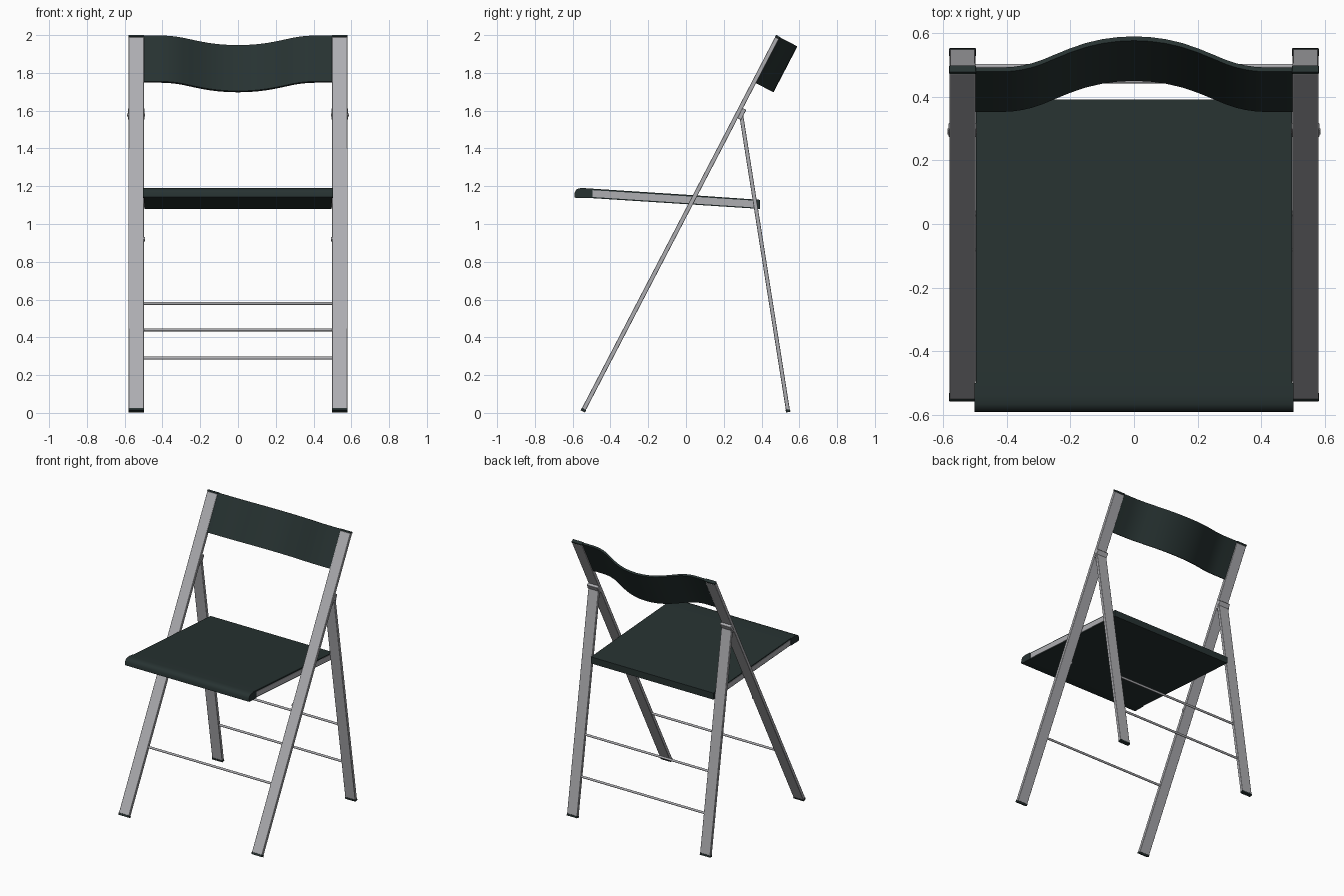
import bpy, bmesh, math
from mathutils import Vector

if "Cube" in bpy.data.objects:
    bpy.data.objects.remove(bpy.data.objects["Cube"])


def material(name, rgb):
    m = bpy.data.materials.new(name)
    m.diffuse_color = (*rgb, 1)
    m.use_nodes = True
    m.node_tree.nodes["Principled BSDF"].inputs["Base Color"].default_value = m.diffuse_color
    return m


METAL = material("satin grey metal", (0.42, 0.42, 0.44))
DARK = material("dark green plastic", (0.02, 0.032, 0.031))


def finish(name, bm, mat, mirror=False, bevel=0.0, smooth=True):
    bmesh.ops.recalc_face_normals(bm, faces=bm.faces)
    me = bpy.data.meshes.new(name)
    bm.to_mesh(me)
    bm.free()
    me.materials.append(mat)
    ob = bpy.data.objects.new(name, me)
    bpy.context.collection.objects.link(ob)
    if bevel:
        b = ob.modifiers.new("bevel", 'BEVEL')
        b.width, b.segments = bevel, 2
    if mirror:
        ob.modifiers.new("mirror", 'MIRROR')
    if smooth:
        bpy.context.view_layer.objects.active = ob
        ob.select_set(True)
        bpy.ops.object.shade_smooth_by_angle(angle=math.radians(35))
        ob.select_set(False)
    return ob


def extrude_x(name, profile, x0, x1, mat, **kw):
    """Extrude a closed (y, z) profile from x0 to x1."""
    bm = bmesh.new()
    a = [bm.verts.new((x0, y, z)) for y, z in profile]
    b = [bm.verts.new((x1, y, z)) for y, z in profile]
    n = len(a)
    bm.faces.new(a)
    bm.faces.new(b[::-1])
    for i in range(n):
        bm.faces.new((a[i], a[(i + 1) % n], b[(i + 1) % n], b[i]))
    return finish(name, bm, mat, **kw)


def bar(name, p0, p1, thick, x0, x1, mat, bevel=0.003):
    """Mirrored flat bar running between two (y, z) points."""
    p0, p1 = Vector(p0), Vector(p1)
    d = (p1 - p0).normalized()
    n = Vector((d.y, -d.x)) * thick / 2
    return extrude_x(name, [p0 - n, p0 + n, p1 + n, p1 - n], x0, x1, mat,
                     mirror=True, bevel=bevel)


def rod(name, y, z, x0, x1, r, mat, mirror=False):
    prof = [(y + r * math.cos(i * math.pi / 8), z + r * math.sin(i * math.pi / 8))
            for i in range(16)]
    return extrude_x(name, prof, x0, x1, mat, mirror=mirror)


# leg centre lines in the side plane
F0, F1 = Vector((-0.547, 0.008)), Vector((0.486, 1.992))
R0, R1 = Vector((0.541, 0.004)), Vector((0.291, 1.585))
fd, rd = (F1 - F0).normalized(), (R1 - R0).normalized()
fn = Vector((fd.y, -fd.x))          # points backward, across the front leg


def front_at(z):
    return F0 + (F1 - F0) * ((z - F0.y) / (F1.y - F0.y))


def rear_at(z):
    return R0 + (R1 - R0) * ((z - R0.y) / (R1.y - R0.y))


# legs with dark end caps
XI, XO = 0.498, 0.58
bar("front_leg", F0 + fd * 0.012, F1 - fd * 0.008, 0.023, XI, XO, METAL)
bar("front_leg_top_cap", F1 - fd * 0.008, F1 + fd * 0.004, 0.025, XI - 0.001, XO + 0.001, DARK, 0.002)
bar("front_foot", F0, F0 + fd * 0.014, 0.026, XI - 0.001, XO + 0.001, DARK, 0.002)
bar("rear_leg", R0 + rd * 0.012, R1, 0.021, XI, XO, METAL)
bar("rear_foot", R0, R0 + rd * 0.014, 0.024, XI - 0.001, XO + 0.001, DARK, 0.002)

# hinge bracket behind each front leg
hc = front_at(1.59) + fn * 0.02
bar("hinge_bracket", hc - fd * 0.028, hc + fd * 0.032, 0.022, XI - 0.003, XO + 0.003, METAL)
rod("hinge_pin", R1.x, 1.577, XI - 0.005, XO + 0.007, 0.009, METAL, True)

# small stop pins and seat pivots on the inner leg faces
p = front_at(0.92)
rod("stop_pin", p.x, p.y, XI - 0.005, XI + 0.002, 0.012, METAL, True)
p = front_at(1.13)
rod("seat_pivot", p.x, p.y, 0.48, XI + 0.002, 0.008, METAL, True)

# cross rods
for name, p in (("front_cross_rod", front_at(0.44)),
                ("rear_upper_cross_rod", rear_at(0.58)),
                ("rear_lower_cross_rod", rear_at(0.29))):
    rod(name, p.x, p.y, -0.5, 0.5, 0.008, METAL)

# seat: tilted slab with a rounded front nose
seat = [(0.392, 1.080), (0.392, 1.128), (0.20, 1.141), (0.0, 1.155), (-0.25, 1.171),
        (-0.45, 1.184), (-0.54, 1.190), (-0.567, 1.189), (-0.582, 1.181),
        (-0.590, 1.166), (-0.591, 1.142), (-0.586, 1.139), (-0.50, 1.137)]
extrude_x("seat", seat, -0.496, 0.496, DARK)
extrude_x("seat_nose", [(-0.50, 1.1865)] + seat[6:], -0.502, 0.502, DARK)

# metal side rails let into the seat edges
rail = [(-0.495, 1.143), (-0.495, 1.179), (0.37, 1.123), (0.37, 1.087)]
extrude_x("seat_side_rail", rail, 0.494, 0.4985, METAL, mirror=True)

# backrest: flat ends with a middle that bows backward
bow = [(0, .110), (.05, .1075), (.1, .100), (.15, .087), (.2, .068), (.25, .045),
       (.29, .026), (.32, .015), (.35, .007), (.38, .002), (.41, 0), (.499, 0)]
path = [(-x, d) for x, d in bow[:0:-1]] + bow
top, low = F1 + fd * 0.002, F1 - fd * 0.272
bm = bmesh.new()
rings = []
for x, d in path:
    ring = []
    for base, off in ((top, -0.009), (top, 0.006), (low, 0.006), (low, -0.009)):
        q = base + fn * (d + off)
        ring.append(bm.verts.new((x, q.x, q.y)))
    rings.append(ring)
for a, b in zip(rings, rings[1:]):
    for i in range(4):
        bm.faces.new((a[i], a[(i + 1) % 4], b[(i + 1) % 4], b[i]))
bm.faces.new(rings[0])
bm.faces.new(rings[-1][::-1])
finish("backrest", bm, DARK)
